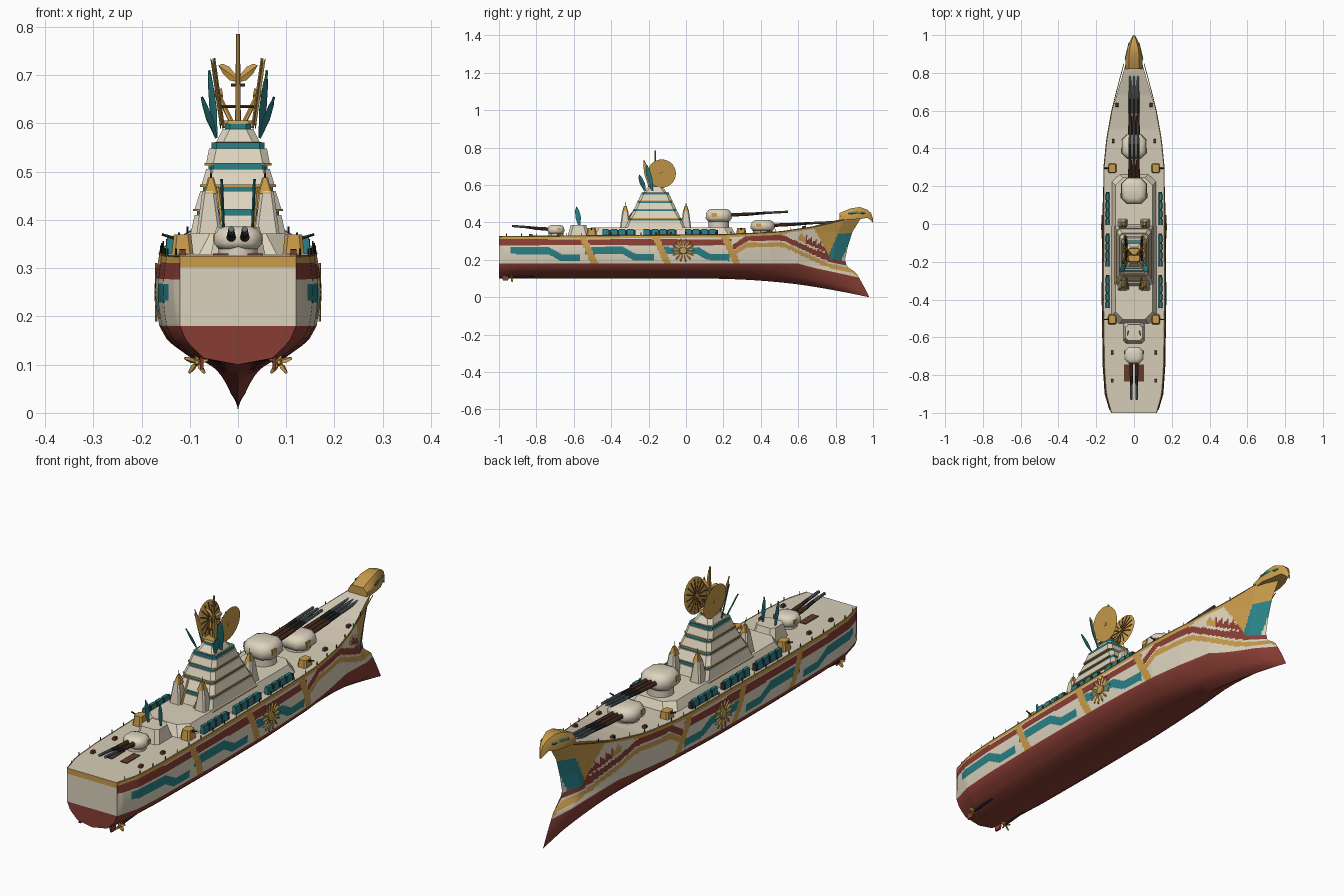
import bpy, bmesh, math
from mathutils import Vector

old_cube = bpy.data.objects.get("Cube")
if old_cube:
    bpy.data.objects.remove(old_cube, do_unlink=True)

PALETTE = {
    "cream paint": (.72, .65, .51), "deck cream": (.68, .61, .48), "gold": (.58, .33, .07),
    "teal": (.023, .22, .24), "hull red": (.25, .048, .034), "gunmetal": (.03, .03, .035),
    "wood brown": (.12, .045, .025), "steel grey": (.13, .17, .19),
}
MATERIALS = []
for colour_name, rgb in PALETTE.items():
    material = bpy.data.materials.new(colour_name)
    material.use_nodes = True
    material.diffuse_color = (*rgb, 1)
    material.node_tree.nodes["Principled BSDF"].inputs["Base Color"].default_value = (*rgb, 1)
    MATERIALS.append(material)
CREAM, DECK, GOLD, TEAL, RED, DARK, BROWN, STEEL = range(len(MATERIALS))
BUILT = []


def finish(name, bm, mats):
    bmesh.ops.recalc_face_normals(bm, faces=bm.faces)
    mesh = bpy.data.meshes.new(name)
    bm.to_mesh(mesh)
    bm.free()
    for index in mats:
        mesh.materials.append(MATERIALS[index])
    obj = bpy.data.objects.new(name, mesh)
    bpy.context.collection.objects.link(obj)
    BUILT.append(obj)
    return obj


def loft(name, rings, mat):
    """Skin closed rings of points and cap both ends."""
    bm = bmesh.new()
    rows = [[bm.verts.new(p) for p in ring] for ring in rings]
    count = len(rows[0])
    for a, b in zip(rows, rows[1:]):
        for i in range(count):
            j = (i + 1) % count
            bm.faces.new((a[i], a[j], b[j], b[i]))
    bm.faces.new(rows[0])
    bm.faces.new(rows[-1])
    return finish(name, bm, [mat])


def ring(x, y, z, hx, hy, c=0):
    """Horizontal rectangle, with corners cut by c."""
    pts = []
    for sx, sy in ((1, 1), (-1, 1), (-1, -1), (1, -1)):
        if c:
            pair = [(x + sx * hx, y + sy * (hy - c), z), (x + sx * (hx - c), y + sy * hy, z)]
            pts += pair if sx * sy > 0 else pair[::-1]
        else:
            pts.append((x + sx * hx, y + sy * hy, z))
    return pts


def block(name, x, y, z0, z1, low, high, mat, c=0):
    return loft(name, [ring(x, y, z0, *low, c), ring(x, y, z1, *high, c)], mat)


def rod(name, start, end, r0, r1, mat, sides=8):
    start, end = Vector(start), Vector(end)
    turn = (end - start).to_track_quat('Z', 'Y')
    circle = [Vector((math.cos(a), math.sin(a), 0))
              for a in (math.tau * i / sides for i in range(sides))]
    return loft(name, [[start + turn @ (p * r0) for p in circle],
                       [end + turn @ (p * r1) for p in circle]], mat)


def blade(name, base, tip, width, mat, side=(0, 1, 0)):
    """Leaf shaped thin blade from base to tip."""
    base, tip, side = Vector(base), Vector(tip), Vector(side)
    thick = (tip - base).cross(side).normalized() * .003
    rings = []
    for t, w in ((0, .35), (.45, 1), (.8, .7), (1, .05)):
        p = base.lerp(tip, t)
        rings.append([p + side * width * w, p + thick, p - side * width * w, p - thick])
    return loft(name, rings, mat)


def curve(points, v):
    """Piecewise linear lookup."""
    if v <= points[0][0]:
        return points[0][1]
    for (a, fa), (b, fb) in zip(points, points[1:]):
        if v <= b:
            return fa + (fb - fa) * (v - a) / (b - a)
    return points[-1][1]


# Hull lines
WATER = [(.6, .18), (.8, .142), (.98, .105)]
SHEER = [(-1, .325), (.2, .335), (.5, .35), (.7, .38), (.85, .415), (.98, .43)]
BEAM = [(-1, .12), (-.9, .148), (-.75, .158), (-.4, .163), (.3, .16), (.45, .145),
        (.6, .118), (.75, .08), (.88, .045), (.98, 0)]
STEM = [(0, .98), (.06, .95), (.13, .91), (.165, .86), (.2, .85), (.27, .865), (.35, .89), (.43, .94)]
BILGE = [(0, 0), (.15, .58), (.6, .89), (1, 1)]
LOW, HIGH, STATIONS = 6, 30, 220


def hull_point(s, row, sign):
    yn = -1 + 1.98 * s
    water, sheer = curve(WATER, yn), curve(SHEER, yn)
    keel = .1 * (1 - max((yn - .05) / .93, 0) ** 2.2)
    t = min(max((yn + .1) / .95, 0), 1)
    bow = t * t * (3 - 2 * t)
    waist = 1 - .2 * bow
    if row <= LOW:
        v = row / LOW
        z = keel + (water - keel) * v
        k = waist * (curve(BILGE, v) * (1 - bow) + v ** .5 * bow)
    else:
        u = (row - LOW) / HIGH
        z = water + (sheer - water) * u
        k = waist + (1 - waist) * u ** 1.3 + (1 - bow) * .05 * math.sin(math.pi * u) * (yn > -.99)
    y = yn if yn < .6 else .6 + (yn - .6) * (curve(STEM, z) - .6) / .38
    return Vector((sign * curve(BEAM, yn) * k, y, z))


RIBBON = [(.2, .2), (.33, .28), (.52, .28), (.74, .178), (.82, .153), (.93, .13)]


def paint(y, z, top, water):
    """Hull livery by position."""
    if z < water:
        return RED
    if z > top - .014:
        return GOLD
    for band in (-.52, -.13, .24):
        if abs(y - band - (.25 - z) * .45) < .02 and z < top - .01:
            return GOLD
    if y > .68 and z > curve([(.68, .375), (.77, .21), (.84, .195)], y):
        lean = y - (z - .2) * .45
        if z < .345 and .75 < lean < .832:
            return TEAL
        return CREAM if lean > .832 and z < .36 else GOLD
    if y > .24:
        d = z - curve(RIBBON, y)
        if abs(d) < .012:
            return GOLD
        if .022 < d < (.052 if y < .7 else .06):
            return RED
        teeth = .03 * ((y * 40) % 1)
        if y > .6 and .065 < d < .085 + teeth:
            return RED if y > .64 else GOLD
        return CREAM
    if .278 < z < .31:
        return RED
    if y > -.94:
        phase = (y + .94) % .4
        if phase < .37 and abs(z - curve([(.2, .25), (.27, .212)], phase)) < .019:
            return TEAL
    return CREAM


bm = bmesh.new()
left, right = [[[bm.verts.new(hull_point(i / STATIONS, r, sign)) for r in range(LOW + HIGH + 1)]
                for i in range(STATIONS + 1)] for sign in (1, -1)]
for grid in (left, right):
    for i in range(STATIONS):
        sheer, water = (curve(c, -1 + 1.98 * i / STATIONS) for c in (SHEER, WATER))
        for r in range(LOW + HIGH):
            face = bm.faces.new((grid[i][r], grid[i + 1][r], grid[i + 1][r + 1], grid[i][r + 1]))
            mid = face.calc_center_median()
            face.material_index = paint(mid.y, mid.z, sheer, water)
for i in range(STATIONS):
    bm.faces.new((left[i][-1], left[i + 1][-1], right[i + 1][-1], right[i][-1])).material_index = DECK
for r in range(LOW + HIGH):
    face = bm.faces.new((left[0][r], left[0][r + 1], right[0][r + 1], right[0][r]))
    z = face.calc_center_median().z
    face.material_index = RED if z < .182 else GOLD if z > .303 else CREAM
bmesh.ops.remove_doubles(bm, verts=bm.verts, dist=.00005)
finish("hull", bm, range(len(MATERIALS)))

# Bird head figurehead
HEAD = [(.82, .044, .405, .45), (.88, .046, .41, .475), (.93, .036, .41, .482),
        (.97, .02, .42, .468), (.99, .011, .405, .45), (1, .003, .395, .42)]
loft("figurehead", [[(hw * a, y, lo + (hi - lo) * b) for a, b in
                     ((1, .1), (1, .6), (.6, 1), (-.6, 1), (-1, .6), (-1, .1))]
                    for y, hw, lo, hi in HEAD], GOLD)
for s in (-1, 1):
    blade("figurehead_eye", (s * .047, .87, .448), (s * .026, .96, .45), .011, TEAL, (0, 0, 1))

# Deckhouses and stepped tower
block("main_deckhouse", 0, -.13, .325, .372, (.122, .40), (.098, .375), CREAM, .04)
block("aft_deckhouse", 0, -.575, .32, .385, (.058, .06), (.045, .042), CREAM, .015)
MID = -.165
TIERS = [(.365, .41, .10, .165, .09, .148), (.422, .46, .09, .138, .078, .118),
         (.472, .505, .076, .112, .066, .098), (.517, .548, .066, .09, .06, .078),
         (.56, .588, .046, .062, .032, .042)]
for z0, z1, ax, ay, bx, by in TIERS:
    block("tower_tier", 0, MID, z0, z1, (ax, ay), (bx, by), CREAM, .015)
    block("tower_rim", 0, MID, z0 - .004, z0 + .001, (ax + .003, ay + .003), (ax + .003, ay + .003), GOLD, .015)
    block("tower_windows", 0, MID, z1 - .001, z1 + .012, (bx - .005, by - .005), (bx - .005, by - .005), TEAL, .01)
block("tower_crown", 0, MID, .599, .606, (.034, .038), (.03, .034), GOLD, .01)
for s in (-1, 1):
    rod("stair_rail", (s * .03, -.345, .375), (s * .042, -.27, .475), .004, .004, GOLD, 4)
    for y in (-.325, .0):
        block("pylon", s * .06, y, .34, .46, (.03, .032), (.014, .016), CREAM, .006)
        block("pylon_cap", s * .056, y, .455, .488, (.015, .017), (.006, .007), GOLD, .003)
        rod("pylon_spike", (s * .056, y, .485), (s * .056, y, .51), .002, .001, DARK, 4)

# Mast, ribbed dishes and feather blades
rod("mast", (0, MID, .6), (0, MID, .785), .006, .004, GOLD)
for z, half in ((.635, .035), (.68, .015)):
    rod("mast_yard", (-half, MID, z), (half, MID, z), .003, .003, BROWN, 4)
for s in (-1, 1):
    blade("mast_wing", (0, MID, .69), (s * .04, MID, .72), .014, GOLD, (0, 0, 1))
    hub = Vector((s * .042, -.13, .662))
    axis = Vector((s, 0, -.14)).normalized()
    rod("dish", hub, hub + axis * .005, .06, .076, GOLD, 28)
    rod("dish_hub", hub - axis * .01, hub + axis * .007, .01, .008, GOLD, 10)
    rod("dish_arm", (s * .012, MID, .6), hub, .005, .005, GOLD, 6)
    turn = axis.to_track_quat('Z', 'Y')
    for i in range(16):
        a = math.tau * i / 16
        spoke = turn @ Vector((math.cos(a), math.sin(a), 0))
        rod("dish_rib", hub - axis * .001 + spoke * .01, hub - axis * .001 + spoke * .068, .002, .002, BROWN, 4)
    blade("tall_feather", (s * .03, -.195, .59), (s * .05, -.225, .735), .014, GOLD)
    for y, top, out in ((-.25, .655, .075), (-.21, .71, .06)):
        blade("feather", (s * .045, y + .03, .57), (s * out, y, top), .017, TEAL, (s * .45, .85, 0))
    blade("aft_feather", (s * .03, -.57, .38), (s * .034, -.585, .485), .015, TEAL)


# Gun turrets
def turret(y, z, hx, hy, height, facing, reach, guns):
    rod("barbette", (0, y, .32), (0, y, z + .01), hx * .8, hx * .8, CREAM, 16)
    steps = ((0, .82), (.25, 1), (.65, .97), (.9, .8), (1, .55))
    loft("turret", [ring(0, y, z + height * t, hx * k, hy * k, hx * k * .45) for t, k in steps], CREAM)
    for s in (-1, 1):
        block("turret_cheek", s * hx * .9, y - facing * hy * .35, z + height * .35, z + height * .68,
              (hx * .14, hy * .2), (hx * .12, hy * .2), GOLD)
    zb = z + height * .5
    stops = [y + facing * (hy + reach * t) for t in (-.1, .35, .6, 1)]
    looks = (("barrel_sleeve", .01, BROWN), ("barrel", .008, DARK), ("barrel_muzzle", .007, STEEL))
    for x in guns:
        for k, (label, r, mat) in enumerate(looks):
            rod(label, (x, stops[k], zb + .006 * k), (x, stops[k + 1], zb + .006 * (k + 1)), r, r * .9, mat, 10)


turret(.175, .405, .068, .07, .068, 1, .30, (-.021, 0, .021))
turret(.41, .355, .066, .065, .058, 1, .315, (-.021, 0, .021))
turret(-.695, .34, .05, .045, .046, -1, .19, (-.014, .014))

# Deck fittings and stern gear on both sides
for s in (-1, 1):
    block("aft_hatch", s * .036, -.79, .32, .33, (.016, .045), (.016, .045), BROWN)
    for y in (.295, -.505):
        block("gold_gun_house", s * .115, y, .325, .37, (.023, .028), (.018, .022), GOLD, .007)
        rod("small_gun", (s * .125, y, .36), (s * .158, y, .37), .004, .003, DARK, 6)
    for i in range(15):
        y = -.43 + i * .044
        if i % 5 < 4:
            block("side_battery", s * .14, y, .33, .366, (.01, .016), (.007, .016), TEAL)
            block("battery_frame", s * .14, y + .022, .33, .36, (.009, .006), (.009, .006), DARK)
    for x, y in ((.09, .63), (.11, .44), (.115, -.68), (.115, -.83)):
        z = curve(SHEER, y)
        block("bollard", s * x, y, z, z + .012, (.007, .01), (.006, .008), BROWN)
    for i in range(22):
        y = -.96 + i * .08
        x, z = s * (curve(BEAM, y) - .003), curve(SHEER, y)
        rod("rail_post", (x, y, z), (x, y, z + .015), .002, .002, DARK, 4)
    for i in range(44):
        ends = [(s * curve(BEAM, y), y, curve(SHEER, y)) for y in (-1 + i * .042, -.958 + i * .042)]
        rod("gunwale", *ends, .002, .002, GOLD, 4)

    # Sun emblem
    sun = Vector((s * .1695, -.015, .25))
    rod("sun_disc", sun - Vector((s * .004, 0, 0)), sun + Vector((s * .004, 0, 0)), .02, .018, GOLD, 16)
    for i in range(14):
        a = math.tau * i / 14
        ray = Vector((0, math.cos(a), math.sin(a)))
        blade("sun_ray", sun + ray * .022, sun + ray * .062, .007, GOLD, (0, -math.sin(a), math.cos(a)))

    # Propeller, shaft and rudder
    hub = Vector((s * .085, -.93, .105))
    rod("propeller_shaft", hub, hub + Vector((0, .12, .01)), .005, .005, DARK)
    rod("propeller_hub", hub - Vector((0, .012, 0)), hub, .004, .008, GOLD)
    for i in range(5):
        a = math.tau * i / 5 + .3
        ray = Vector((math.cos(a), 0, math.sin(a)))
        blade("propeller_blade", hub, hub + ray * .028, .008, GOLD, (-math.sin(a) * .7, .7, math.cos(a) * .7))
    block("rudder", s * .075, -.965, .09, .14, (.004, .014), (.004, .022), RED)

# Smooth shading with sharp edges kept, softer on the domed turrets
for angle, soft in ((32, False), (62, True)):
    for obj in BUILT:
        obj.select_set((obj.name.split(".")[0] == "turret") == soft)
    bpy.context.view_layer.objects.active = bpy.context.selected_objects[0]
    bpy.ops.object.shade_smooth_by_angle(angle=math.radians(angle))
